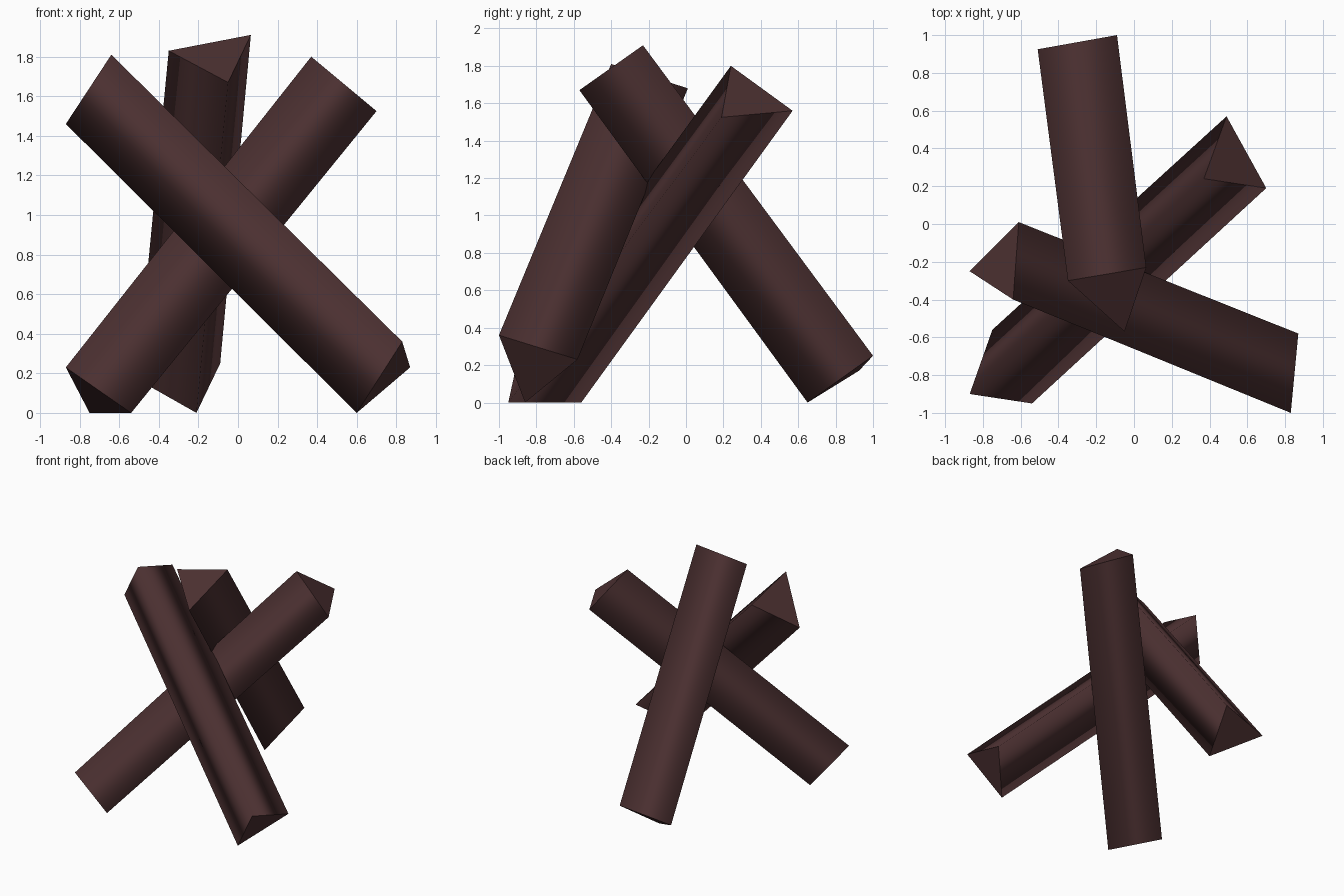
import bpy, bmesh

if "Cube" in bpy.data.objects:
    bpy.data.objects.remove(bpy.data.objects["Cube"])

# One dark brown colour for the whole model
brown = bpy.data.materials.new("dark_brown")
brown.diffuse_color = (0.072, 0.030, 0.031, 1.0)
brown.use_nodes = True
brown.node_tree.nodes["Principled BSDF"].inputs["Base Color"].default_value = brown.diffuse_color


def beam(name, foot, top):
    """Three-sided beam between a foot triangle and a top triangle."""
    bm = bmesh.new()
    a = [bm.verts.new(p) for p in foot]
    b = [bm.verts.new(p) for p in top]
    caps = [bm.faces.new(a), bm.faces.new(b)]
    for i in range(3):
        j = (i + 1) % 3
        bm.faces.new((a[i], a[j], b[j], b[i])).smooth = True
    # flat ends with sharp rims, softly shaded sides
    for cap in caps:
        for e in cap.edges:
            e.smooth = False
    bmesh.ops.recalc_face_normals(bm, faces=bm.faces)
    mesh = bpy.data.meshes.new(name)
    bm.to_mesh(mesh)
    bm.free()
    mesh.materials.append(brown)
    obj = bpy.data.objects.new(name, mesh)
    bpy.context.collection.objects.link(obj)
    return obj


# Front beam: lower right to upper left
beam("front_beam",
     [(0.83, -1.0, 0.36), (0.87, -0.58, 0.23), (0.60, -0.86, 0.0)],
     [(-0.64, -0.40, 1.81), (-0.61, 0.01, 1.68), (-0.87, -0.25, 1.46)])

# Cross beam: lower left to upper right
beam("cross_beam",
     [(-0.87, -0.90, 0.23), (-0.54, -0.95, 0.0), (-0.75, -0.56, 0.0)],
     [(0.37, 0.24, 1.80), (0.70, 0.19, 1.525), (0.49, 0.57, 1.56)])

# Rear beam: leans forward from the back
beam("rear_beam",
     [(-0.09, 1.0, 0.25), (-0.21, 0.65, 0.0), (-0.51, 0.925, 0.17)],
     [(0.065, -0.23, 1.91), (-0.05, -0.57, 1.67), (-0.35, -0.30, 1.83)])
